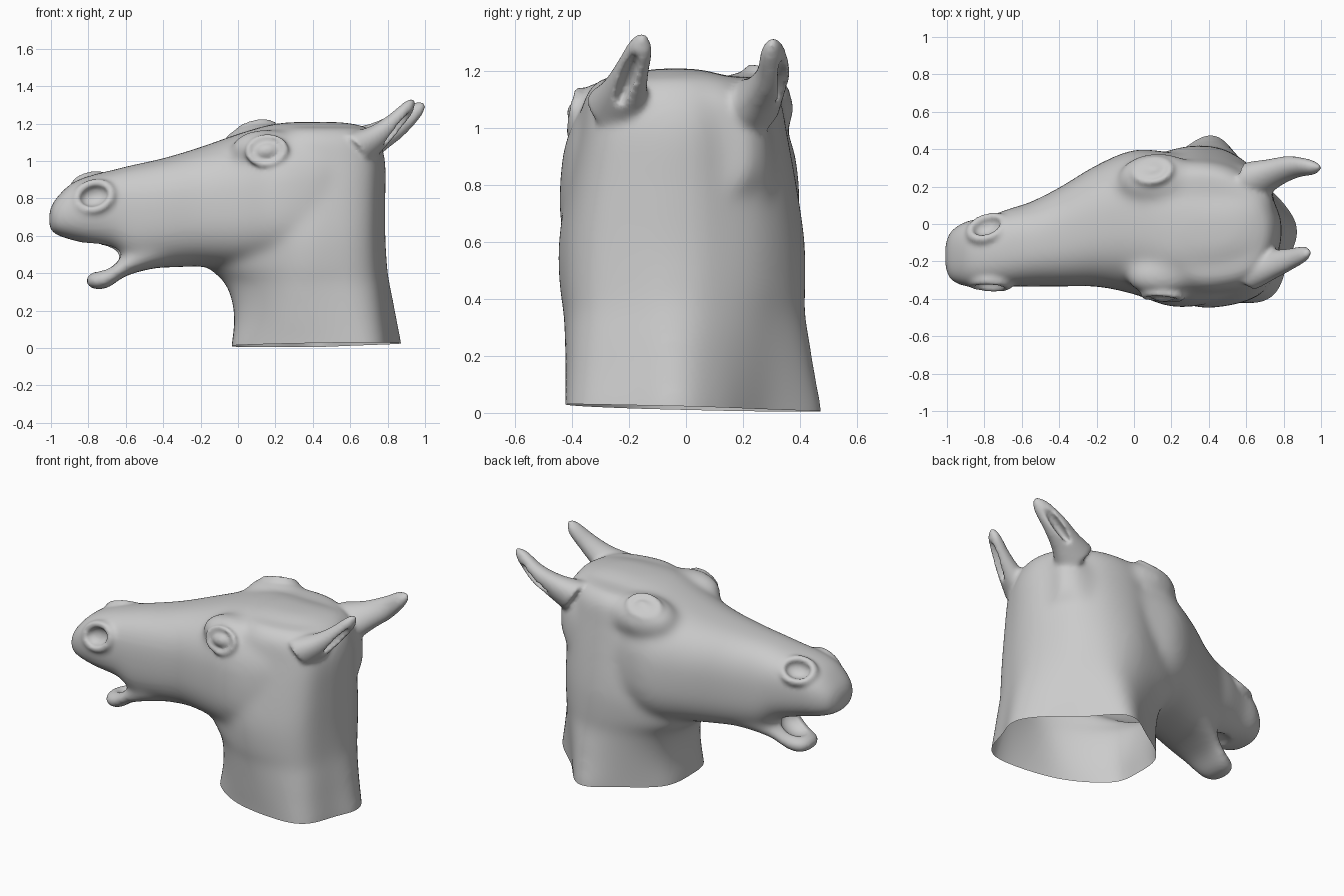
import bpy, bmesh, math
from mathutils import Vector, Matrix
from mathutils.bvhtree import BVHTree

if "Cube" in bpy.data.objects:
    bpy.data.objects.remove(bpy.data.objects["Cube"])


def spline(pts, n, closed=False):
    """Catmull-Rom resampling of points of any dimension."""
    pts = [Vector(p) for p in pts]
    m, out = len(pts), []
    get = (lambda i: pts[i % m]) if closed else (lambda i: pts[max(0, min(m - 1, i))])
    for i in range(m if closed else m - 1):
        a, b, c, d = get(i - 1), get(i), get(i + 1), get(i + 2)
        for k in range(n):
            t = k / n
            out.append(0.5 * (2 * b + (c - a) * t + (2 * a - 5 * b + 4 * c - d) * t ** 2
                              + (3 * b - a - 3 * c + d) * t ** 3))
    return out if closed else out + [pts[-1]]


def make(name, bm):
    bmesh.ops.recalc_face_normals(bm, faces=bm.faces)
    me = bpy.data.meshes.new(name)
    bm.to_mesh(me)
    bm.free()
    ob = bpy.data.objects.new(name, me)
    bpy.context.collection.objects.link(ob)
    return ob


def loft(name, rings):
    bm = bmesh.new()
    rows = [[bm.verts.new(p) for p in r] for r in rings]
    n = len(rows[0])
    for a, b in zip(rows, rows[1:]):
        for i in range(n):
            bm.faces.new((a[i], a[(i + 1) % n], b[(i + 1) % n], b[i]))
    bm.faces.new(rows[0])
    bm.faces.new(rows[-1])
    return make(name, bm)


def frame(c, normal, along, scale=(1, 1, 1)):
    z = Vector(normal).normalized()
    x = Vector(along)
    x = (x - z * x.dot(z)).normalized()
    m = Matrix((x, z.cross(x), z)).transposed().to_4x4()
    return Matrix.Translation(c) @ m @ Matrix.Diagonal((*scale, 1))


def blob(name, c, radii, normal=(0, 0, 1), along=(1, 0, 0)):
    bm = bmesh.new()
    bmesh.ops.create_uvsphere(bm, u_segments=32, v_segments=20, radius=1,
                              matrix=frame(c, normal, along, radii))
    return make(name, bm)


def rim(name, c, normal, along, radius, squash, thick):
    bpy.ops.mesh.primitive_torus_add(major_radius=radius, minor_radius=thick,
                                     major_segments=40, minor_segments=14)
    ob = bpy.context.object
    ob.name = name
    ob.data.transform(frame(c, normal, along, (1, squash, 1)) @ ob.matrix_world)
    ob.matrix_world = Matrix()
    return ob


def fuse(obs):
    bpy.ops.object.select_all(action='DESELECT')
    for o in obs:
        o.select_set(True)
    bpy.context.view_layer.objects.active = obs[0]
    bpy.ops.object.join()
    return obs[0]


def modify(ob, kind, **props):
    m = ob.modifiers.new(kind, kind)
    for k, v in props.items():
        setattr(m, k, v)
    bpy.context.view_layer.objects.active = ob
    bpy.ops.object.modifier_apply(modifier=m.name)


def sections(stations, power, flare=0):
    """Superellipse cross-sections along x: x, y centre, half width, top, bottom."""
    rings = []
    for x, yc, hw, zt, zb in spline(stations, 4):
        ring = []
        wide = flare * max(0, min(1, (x + .3) / .5))
        for i in range(40):
            a = 2 * math.pi * i / 40
            c, s = math.cos(a), math.sin(a)
            u = math.copysign(abs(c) ** (2 / power), c) * (1 - wide * s)
            v = math.copysign(abs(s) ** (2 / power), s)
            ring.append((x, yc + u * hw, (zt + zb) / 2 + v * (zt - zb) / 2))
        rings.append(ring)
    return rings


# Skull and upper muzzle
head = loft("horse_head", sections([
    (-1.01, -.17, .06, .73, .64), (-.985, -.17, .13, .785, .61), (-.9, -.16, .175, .875, .58),
    (-.8, -.155, .19, .92, .555), (-.66, -.125, .21, .955, .52), (-.56, -.11, .225, .98, .44),
    (-.4, -.07, .265, 1.015, .43), (-.2, -.01, .325, 1.075, .435), (0, .01, .385, 1.145, .42),
    (.2, -.03, .41, 1.2, .43), (.4, -.04, .385, 1.21, .43), (.58, -.02, .335, 1.205, .55),
    (.68, -.01, .29, 1.18, .7), (.74, 0, .22, 1.12, .75)], 2.6, .1))

# Lower jaw
jaw = loft("lower_jaw", sections([
    (-.815, -.14, .05, .385, .345), (-.78, -.14, .1, .405, .312), (-.7, -.135, .13, .43, .318),
    (-.6, -.125, .165, .5, .385), (-.45, -.09, .2, .6, .425), (-.3, -.04, .22, .7, .44)], 2.5))

# Neck: a folded hem outline blending into a rounder upper outline
hem = [(.88, -.03), (.795, .12), (.62, .28), (.43, .48), (.22, .37), (0, .2), (-.035, -.02),
       (0, -.19), (.25, -.36), (.6, -.425), (.76, -.375), (.83, -.19)]
upper = [(.788, -.03), (.765, .09), (.66, .27), (.48, .385), (.25, .4), (.1, .27), (.05, .02),
         (.12, -.2), (.28, -.42), (.53, -.42), (.70, -.34), (.77, -.17)]
levels = []
for z, t, throat, scale in [(-.08, 0, 0, 1), (0, 0, 0, 1), (.14, .3, .01, 1), (.26, .55, .045, 1),
                            (.36, .78, .11, 1), (.44, .9, .2, 1.02), (.6, 1, .2, 1.02),
                            (.8, 1, 0, .95), (1.0, 1, 0, .86), (1.12, 1, 0, .8), (1.18, 1, 0, .66)]:
    ring = []
    for i, (p, q) in enumerate(zip(hem, upper)):
        v = Vector(p).lerp(Vector(q), t)
        v.x -= throat * {5: .8, 6: 1, 7: .75}.get(i, 0)
        v.y *= scale
        sx = 1 if z < 1.05 else scale + .1
        ring.append((.43 + (v.x - .43) * sx, v.y, z))
    levels.append(spline(ring, 5, True))
columns = [spline(col, 3) for col in zip(*levels)]
neck = loft("neck", [list(r) for r in zip(*columns)])

# Brows swelling out of the skull
brows = [blob("brow", (.13, .23, 1.07), (.22, .15, .135)),
         blob("brow", (.15, -.28, 1.06), (.19, .11, .11))]
body = fuse([head, jaw, neck] + brows)
modify(body, 'REMESH', mode='VOXEL', voxel_size=.018)
modify(body, 'SMOOTH', factor=.5, iterations=22)

# Eyes and nostrils sit on the skin, oriented by its slope
bm = bmesh.new()
bm.from_mesh(body.data)
skin = BVHTree.FromBMesh(bm)
bm.free()
parts, cutters = [], []
for target, facing, sink in [((.15, -.45, 1.06), (-.15, -1, .3), -.004),
                             ((.09, .31, 1.21), (-.25, .65, .7), .022)]:
    c, n, _, _ = skin.find_nearest(Vector(target))
    n = (n + Vector(facing).normalized()).normalized()
    c -= n * sink
    parts += [rim("eyelid", c, n, (1, 0, .1), .1, .76, .018),
              blob("eyeball", c - n * .016, (.072, .046, .045), n, (1, 0, .1))]
for target, facing, along in [((-.77, -.4, .83), (-.2, -1, .25), (1, 0, .3)),
                              ((-.81, .03, .93), (-.2, .65, .75), (1, .45, .2))]:
    c, n, _, _ = skin.find_nearest(Vector(target))
    n = (n + Vector(facing).normalized()).normalized()
    parts.append(rim("nostril_rim", c - n * .016, n, along, .093, .8, .028))
    cutters.append(blob("nostril_hollow", c, (.076, .055, .045), n, along))

# Ears: tapered tubes hollowed on the outer side
for path, facing in [
        ([(.63, -.23, 1.06, .13), (.74, -.215, 1.125, .085), (.83, -.19, 1.2, .062),
          (.91, -.16, 1.285, .044), (.94, -.15, 1.33, .014)], (.75, -.35, -.5)),
        ([(.63, .22, 1.07, .13), (.74, .27, 1.125, .09), (.85, .305, 1.19, .07),
          (.95, .305, 1.27, .048), (1.0, .305, 1.305, .014)], (.4, .85, -.4))]:
    pts = spline(path, 5)
    axis = (pts[-1].xyz - pts[0].xyz).normalized()
    rings = []
    for p in pts:
        m = frame(p.xyz, axis, facing)
        rings.append([m @ Vector((.8 * p.w * math.cos(a), p.w * math.sin(a), 0))
                      for a in [2 * math.pi * k / 24 for k in range(24)]])
    parts.append(loft("ear", rings))
    out = Vector(facing)
    out = (out - axis * out.dot(axis)).normalized()
    cutters.append(blob("ear_hollow", Vector(path[2][:3]) + out * .05 + axis * .01,
                        (.14, .028, .055), out, axis))

# Mouth: palate and a dished lower lip
cutters += [blob("palate_hollow", (-.71, -.145, .525), (.14, .095, .05), (.15, 0, 1)),
            blob("lip_hollow", (-.68, -.135, .46), (.095, .08, .06), (-.4, 0, 1))]

# Fuse, carve and soften the skin
body = fuse([body] + parts)
modify(body, 'REMESH', mode='VOXEL', voxel_size=.012)
for c in cutters:
    c.hide_render = True
    modify(body, 'BOOLEAN', operation='DIFFERENCE', object=c, solver='EXACT')
    bpy.data.objects.remove(c)
modify(body, 'REMESH', mode='VOXEL', voxel_size=.0115)
modify(body, 'SMOOTH', factor=.5, iterations=6)

# Open, slightly slanted neck hem
bm = bmesh.new()
bm.from_mesh(body.data)
bmesh.ops.bisect_plane(bm, geom=bm.verts[:] + bm.edges[:] + bm.faces[:], plane_co=(0, 0, .011),
                       plane_no=(-.014, .024, 1), clear_inner=True)
for f in bm.faces:
    f.smooth = True
bm.to_mesh(body.data)
bm.free()
